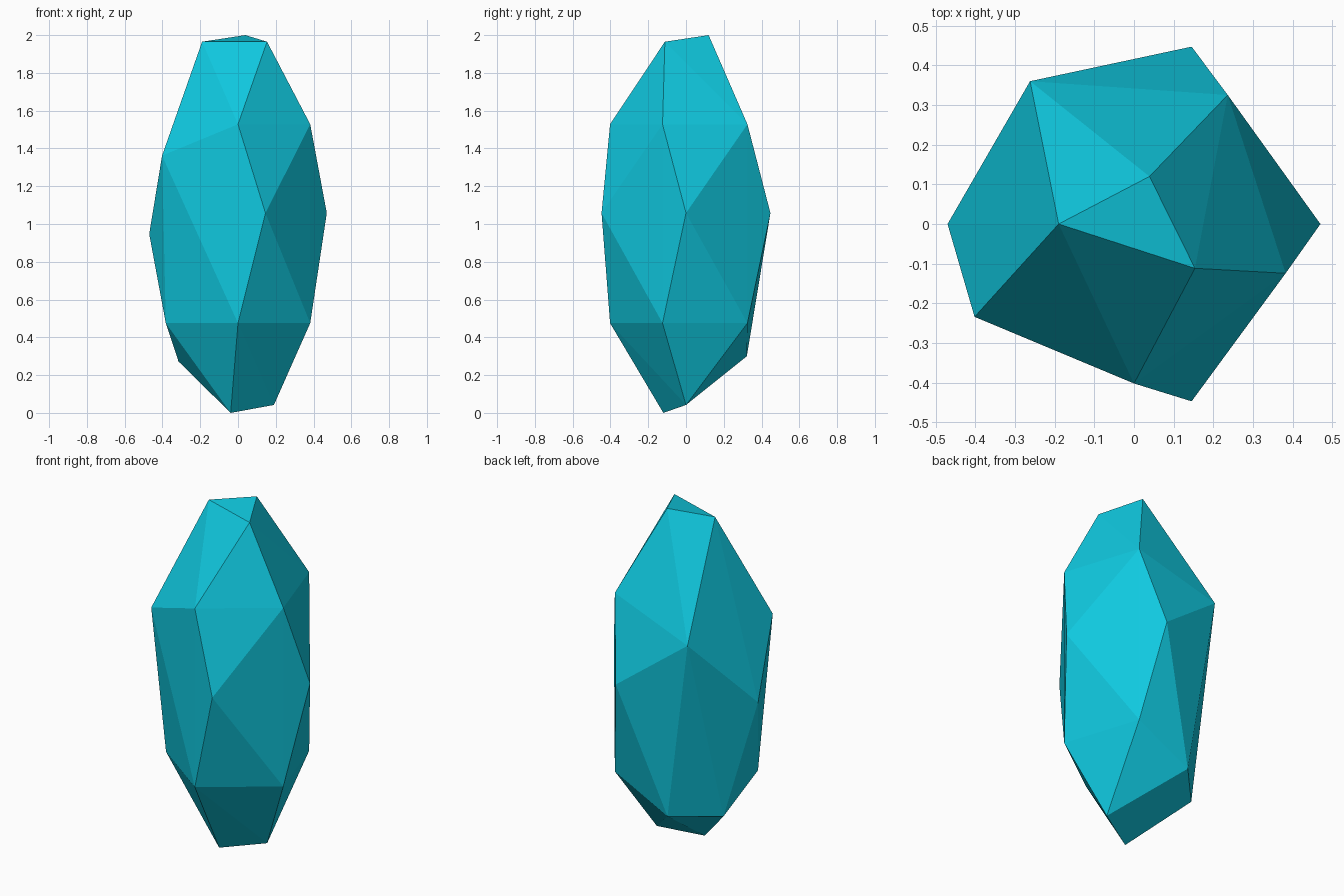
import bpy, bmesh
from math import radians, cos, sin

if "Cube" in bpy.data.objects:
    bpy.data.objects.remove(bpy.data.objects["Cube"])


def ring(radius, z, angles):
    """Corners at the given angles (degrees) on a horizontal circle."""
    return [(radius * cos(radians(a)), radius * sin(radians(a)), z) for a in angles]


corners = []
# crown: slanted top facet
corners += ring(0.19, 1.965, (180, -36)) + ring(0.126, 2.0, (72,))
# shoulder and foot rings share the same five-fold spacing
corners += ring(0.402, 1.528, (-90, -18, 54))
corners += ring(0.402, 0.475, (-90, -18, 54, 198))
# girdle
corners += ring(0.47, 1.058, (-72, 0, 72)) + ring(0.47, 0.947, (180,))
# broken left side: two high corners, two low corners
corners += [(-0.262, 0.36, 1.362), (-0.402, -0.234, 1.362)]
corners += [(-0.315, 0.10, 0.272), (-0.105, 0.322, 0.30)]
# tip at the bottom
corners += ring(0.126, 0.0, (-108,)) + ring(0.19, 0.042, (0,))

# faceted gem: convex hull of the corners
bm = bmesh.new()
for co in corners:
    bm.verts.new(co)
bmesh.ops.convex_hull(bm, input=bm.verts)
bmesh.ops.recalc_face_normals(bm, faces=bm.faces)
mesh = bpy.data.meshes.new("gem")
bm.to_mesh(mesh)
bm.free()

gem = bpy.data.objects.new("gem", mesh)
bpy.context.collection.objects.link(gem)

# cyan colour
mat = bpy.data.materials.new("cyan_crystal")
mat.diffuse_color = (0.005, 0.58, 0.74, 1.0)
mat.use_nodes = True
mat.node_tree.nodes["Principled BSDF"].inputs["Base Color"].default_value = mat.diffuse_color
mesh.materials.append(mat)
